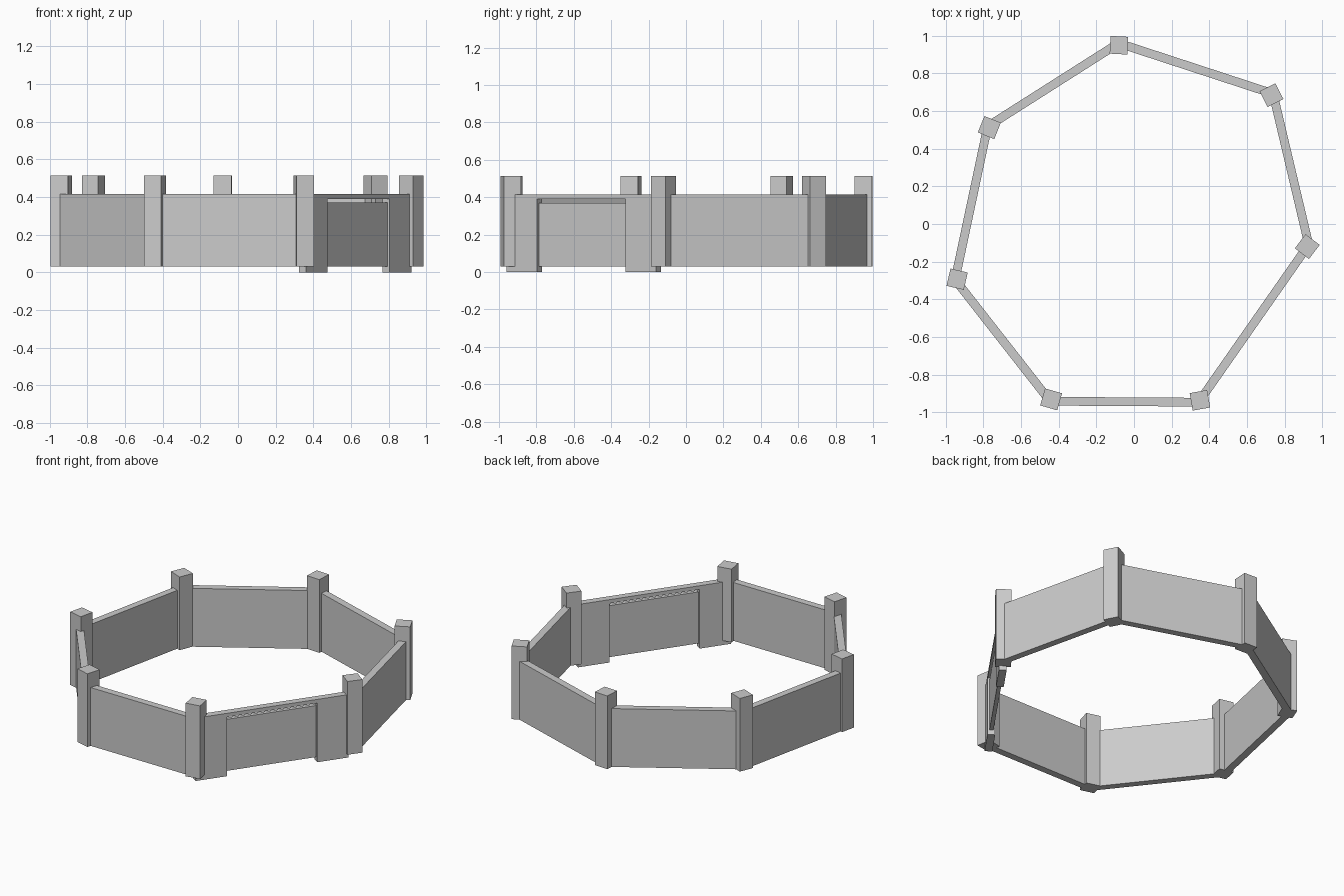
import bpy
import math
from mathutils import Vector

cube = bpy.data.objects.get("Cube")
if cube:
    bpy.data.objects.remove(cube, do_unlink=True)

# Single stone-grey material
grey = bpy.data.materials.new("stone_grey")
grey.use_nodes = True
colour = (0.6, 0.6, 0.6, 1.0)
grey.diffuse_color = colour
grey.node_tree.nodes["Principled BSDF"].inputs["Base Color"].default_value = colour


def box(name, centre, size, angle):
    """Box of the given size, turned about z, scale baked into the mesh."""
    bpy.ops.mesh.primitive_cube_add(size=1)
    ob = bpy.context.object
    ob.name = name
    for v in ob.data.vertices:
        v.co = Vector([c * s for c, s in zip(v.co, size)])
    ob.location = centre
    ob.rotation_euler.z = angle
    ob.data.materials.append(grey)
    return ob


# Heights and thicknesses
BASE, WALL_TOP, POST_TOP = 0.03, 0.415, 0.513
THICK, POST = 0.046, 0.094
GATE_SIDE = 1  # the stretch of wall that holds the gate

# Corner posts, counter-clockwise: x, y, turn in degrees
posts = [(-0.44, -0.931, -16), (0.35, -0.936, 10), (0.92, -0.12, -37),
         (0.73, 0.684, 27), (-0.08, 0.949, -3), (-0.768, 0.512, -22),
         (-0.939, -0.293, -13)]


def segment(name, mid, along, s0, s1, z0, z1, thick):
    """Straight panel from s0 to s1 along a wall line."""
    c = mid + along * (s0 + s1) / 2
    return box(name, (c.x, c.y, (z0 + z1) / 2), (s1 - s0, thick, z1 - z0),
               math.atan2(along.y, along.x))


for i, (x, y, turn) in enumerate(posts):
    box(f"corner_post_{i + 1}", (x, y, (BASE + POST_TOP) / 2),
        (POST, POST, POST_TOP - BASE), math.radians(turn))

    a = Vector((x, y))
    b = Vector(posts[(i + 1) % len(posts)][:2])
    along = (b - a).normalized()
    outward = Vector((along.y, -along.x))
    half = (b - a).length / 2
    mid = (a + b) / 2

    if i != GATE_SIDE:
        # Plain wall between two posts
        segment(f"wall_{i + 1}", mid + outward * 0.01, along, -half, half,
                BASE, WALL_TOP, THICK)
        continue

    # Gate frame: two jambs reaching the ground and a lintel
    segment("gate_jamb_near", mid, along, -0.51, -0.31, 0, WALL_TOP, THICK)
    segment("gate_jamb_far", mid, along, 0.265, 0.465, 0, WALL_TOP, THICK)
    segment("gate_lintel", mid, along, -0.31, 0.265, 0.39, WALL_TOP, THICK)
    # Gate door, slightly recessed with a gap above
    segment("gate_door", mid, along, -0.305, 0.262, BASE, 0.37, 0.024)
